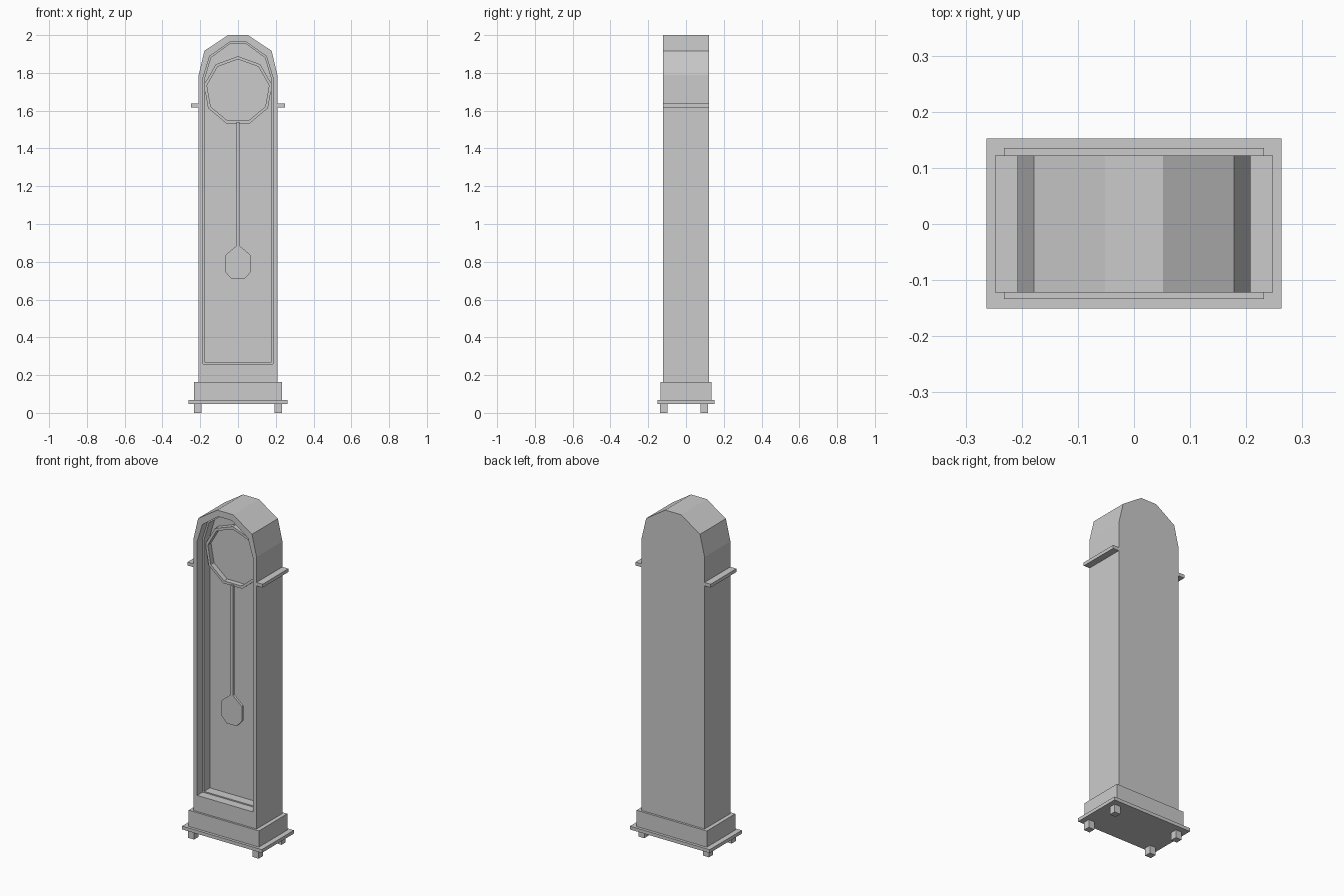
import bpy, bmesh, math

if "Cube" in bpy.data.objects:
    bpy.data.objects.remove(bpy.data.objects["Cube"])


def finish(name, bm):
    bmesh.ops.recalc_face_normals(bm, faces=bm.faces)
    me = bpy.data.meshes.new(name)
    bm.to_mesh(me)
    bm.free()
    ob = bpy.data.objects.new(name, me)
    bpy.context.collection.objects.link(ob)
    return ob


def loft(name, rings):
    """Join (outline, y) rings of equal point count, capping both ends."""
    bm = bmesh.new()
    loops = [[bm.verts.new((x, y, z)) for x, z in pts] for pts, y in rings]
    for a, b in zip(loops, loops[1:]):
        for i in range(len(a)):
            j = (i + 1) % len(a)
            bm.faces.new((a[i], a[j], b[j], b[i]))
    bm.faces.new(loops[0])
    bm.faces.new(loops[-1])
    return finish(name, bm)


def box(name, x0, x1, y0, y1, z0, z1):
    pts = [(x0, z0), (x1, z0), (x1, z1), (x0, z1)]
    return loft(name, [(pts, y0), (pts, y1)])


def mirrored(half):
    """Full outline from its right half, listed bottom to top."""
    return half + [(-x, z) for x, z in reversed(half)]


def nonagon(r, cz=1.705):
    return [(r * math.sin(math.radians(40 * i)), cz + r * math.cos(math.radians(40 * i)))
            for i in range(9)]


# Arched case with a stepped opening in the front
outer = mirrored([(.208, .164), (.208, 1.79), (.178, 1.917), (.052, 2.0)])
opening = mirrored([(.185, .26), (.185, 1.775), (.15, 1.888), (.044, 1.963)])
inner = mirrored([(.175, .267), (.175, 1.772), (.143, 1.88), (.04, 1.956)])
loft("case", [(outer, .122), (outer, -.122), (opening, -.122),
              (opening, -.07), (inner, -.07), (inner, -.015)])

# Dial with raised rim and sunken face
loft("dial", [(nonagon(.183), -.014), (nonagon(.183), -.05),
              (nonagon(.167), -.05), (nonagon(.167), -.02)])

# Pendulum rod running into a faceted bob
pendulum = mirrored([(.033, .708), (.067, .745), (.067, .835), (.008, .885), (.008, 1.54)])
loft("pendulum", [(pendulum, -.06), (pendulum, -.045)])

# Plinth and foot plate
box("plinth", -.232, .232, -.134, .135, .067, .164)
box("foot_plate", -.263, .263, -.151, .152, .047, .067)

# Side ledges and feet
for side, s in (("left", -1), ("right", 1)):
    a, b = sorted((s * .207, s * .248))
    box(side + "_ledge", a, b, -.122, .122, 1.617, 1.637)
    a, b = sorted((s * .194, s * .233))
    box(side + "_front_foot", a, b, -.138, -.098, 0, .047)
    box(side + "_back_foot", a, b, .078, .117, 0, .047)
